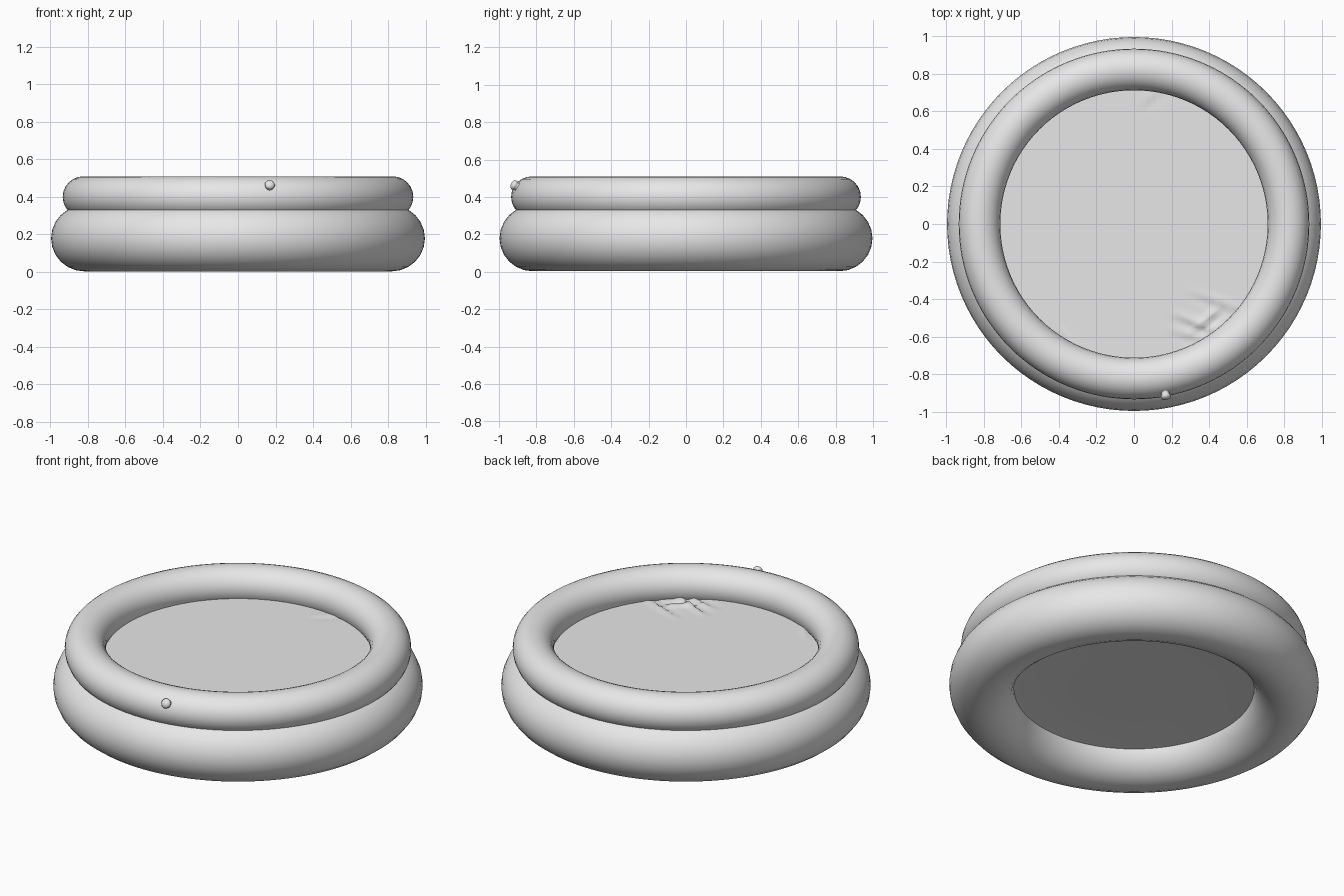
import bpy, bmesh
from math import sin, cos, pi, exp, radians

cube = bpy.data.objects.get("Cube")
if cube:
    bpy.data.objects.remove(cube, do_unlink=True)

vinyl = bpy.data.materials.new("light grey vinyl")
vinyl.use_nodes = True
grey = (0.8, 0.8, 0.8, 1)
vinyl.diffuse_color = grey
vinyl.node_tree.nodes["Principled BSDF"].inputs["Base Color"].default_value = grey


def finish(name, bm):
    """Turn a bmesh into a smooth, coloured object."""
    bmesh.ops.recalc_face_normals(bm, faces=bm.faces)
    mesh = bpy.data.meshes.new(name)
    bm.to_mesh(mesh)
    bm.free()
    mesh.materials.append(vinyl)
    for face in mesh.polygons:
        face.use_smooth = True
    obj = bpy.data.objects.new(name, mesh)
    bpy.context.collection.objects.link(obj)
    return obj


def lathe(name, profile, steps=96, closed=False):
    """Spin a list of (radius, height) points about z."""
    bm = bmesh.new()
    verts = [bm.verts.new((r, 0, z)) for r, z in profile]
    edges = [bm.edges.new(pair) for pair in zip(verts, verts[1:])]
    if closed:
        edges.append(bm.edges.new((verts[-1], verts[0])))
    bmesh.ops.spin(bm, geom=verts + edges, cent=(0, 0, 0), axis=(0, 0, 1),
                   angle=2 * pi, steps=steps)
    bmesh.ops.remove_doubles(bm, verts=bm.verts, dist=1e-4)
    return finish(name, bm)


def tube(name, radius, height, half_width, half_height, sides=24):
    """Inflated ring with an oval cross-section."""
    angles = [2 * pi * i / sides for i in range(sides)]
    return lathe(name, [(radius + half_width * cos(a), height + half_height * sin(a))
                        for a in angles], closed=True)


# Two stacked inflated rings
tube("lower_ring", 0.82, 0.179, 0.177, 0.176)
tube("upper_ring", 0.824, 0.4, 0.111, 0.11)

# Underside sheet and padded floor, both sealed into the rings
lathe("bottom_sheet", [(0, 0.152), (0.35, 0.152), (0.62, 0.152), (0.66, 0.148)])
rings = 40
floor = lathe("floor", [(0.76 * i / rings, 0.355) for i in range(rings + 1)], steps=160)

# Creases in the floor: start x, y, direction in degrees, length, depth
creases = [(0.28, -0.36, -22, 0.30, 0.014), (0.19, -0.48, -24, 0.24, 0.022),
           (0.30, -0.60, 40, 0.16, 0.016), (0.17, -0.57, -15, 0.2, 0.01),
           (-0.42, -0.55, -50, 0.13, 0.008), (0.02, 0.60, 40, 0.14, 0.006)]
for v in floor.data.vertices:
    for x, y, turn, length, depth in creases:
        dx, dy = v.co.x - x, v.co.y - y
        c, s = cos(radians(turn)), sin(radians(turn))
        along, across = (dx * c + dy * s) / length, (dy * c - dx * s) / 0.02
        if 0 < along < 1.3:
            v.co.z += depth * min(1, along * 1.5) * across * exp(0.5 - across * across)

# Air valve: flared stem with a flattened cap, leaning out of the upper ring
valve = lathe("air_valve", [(0.05, -0.02), (0.036, 0.002), (0.024, 0.01), (0.019, 0.017),
                            (0.025, 0.024), (0.027, 0.032), (0.023, 0.041),
                            (0.012, 0.047), (0, 0.048)], steps=24)
valve.location = (0.165, -0.892, 0.45)
valve.rotation_euler = (radians(62), 0, radians(10))
